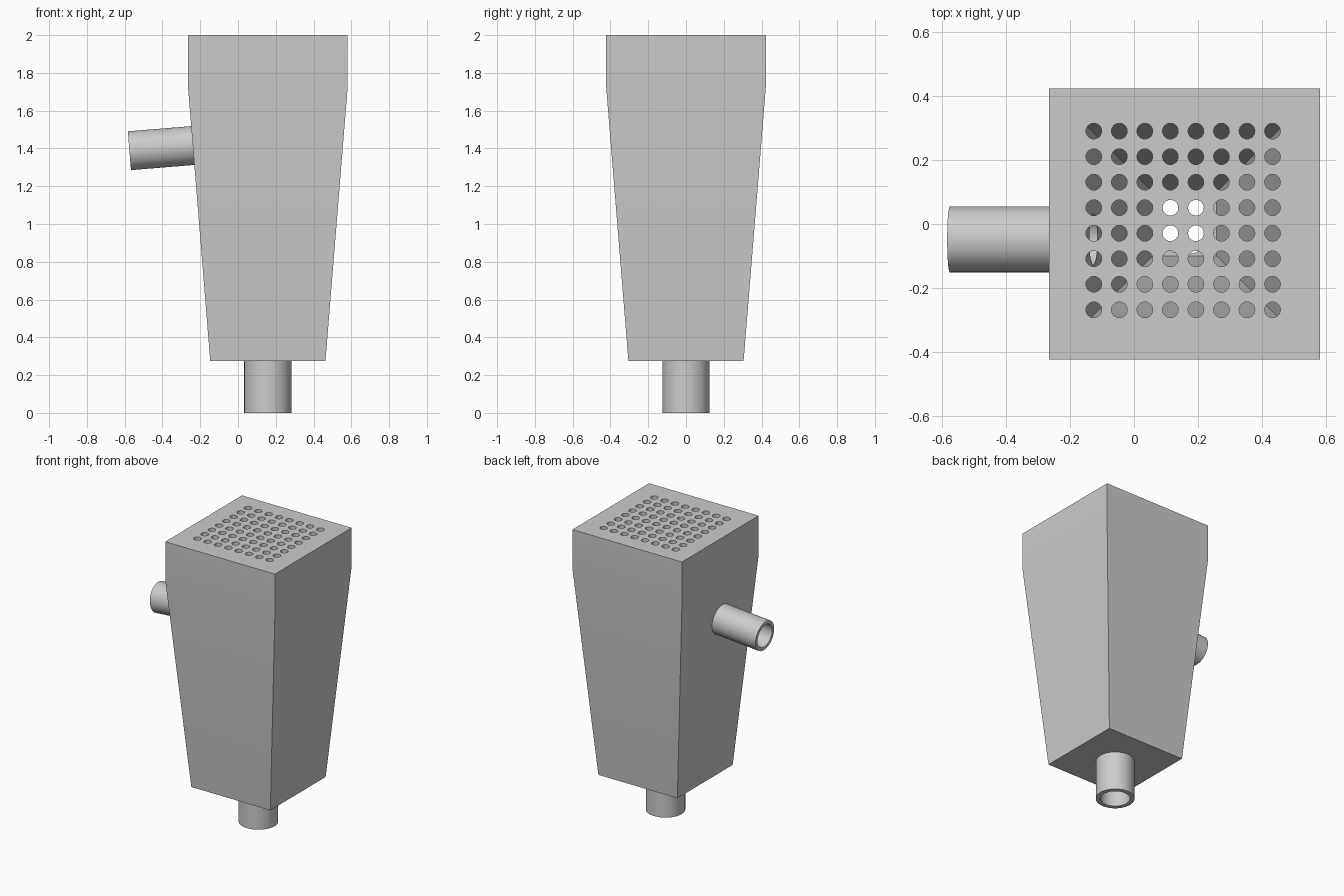
import bpy, bmesh
from math import radians
from mathutils import Vector

if "Cube" in bpy.data.objects:
    bpy.data.objects.remove(bpy.data.objects["Cube"], do_unlink=True)

grey = bpy.data.materials.new("light grey")
grey.use_nodes = True
colour = (0.6, 0.6, 0.6, 1)
grey.diffuse_color = colour
grey.node_tree.nodes["Principled BSDF"].inputs["Base Color"].default_value = colour

CX = 0.158                      # centre line of the body
BASE, SHOULDER, TOP = 0.275, 1.73, 2.0


def finish(bm, name):
    bmesh.ops.recalc_face_normals(bm, faces=bm.faces)
    mesh = bpy.data.meshes.new(name)
    bm.to_mesh(mesh)
    bm.free()
    mesh.materials.append(grey)
    ob = bpy.data.objects.new(name, mesh)
    bpy.context.collection.objects.link(ob)
    return ob


def square_loft(name, levels):
    """Closed solid through square sections given as (half width, height)."""
    bm = bmesh.new()
    rings = [[bm.verts.new((CX + sx * h, sy * h, z))
              for sx, sy in ((-1, -1), (1, -1), (1, 1), (-1, 1))]
             for h, z in levels]
    for lo, hi in zip(rings, rings[1:]):
        for i in range(4):
            j = (i + 1) % 4
            bm.faces.new((lo[i], lo[j], hi[j], hi[i]))
    bm.faces.new(rings[0])
    bm.faces.new(rings[-1])
    return finish(bm, name)


def add_tube(bm, start, end, outer, inner=None, sides=48):
    """Solid rod, or open pipe when an inner radius is given."""
    start, end = Vector(start), Vector(end)
    turn = (end - start).to_track_quat('Z', 'Y')
    circles = []
    for r in [outer] if inner is None else [outer, inner]:
        for p in (start, end):
            made = bmesh.ops.create_circle(bm, segments=sides, radius=r)["verts"]
            for v in made:
                v.co = p + turn @ v.co
            circles.append(made)
    pairs = [(0, 1)] if inner is None else [(0, 1), (1, 3), (3, 2), (2, 0)]
    for a, b in pairs:
        for i in range(sides):
            j = (i + 1) % sides
            bm.faces.new((circles[a][i], circles[a][j], circles[b][j], circles[b][i]))
    if inner is None:
        bm.faces.new(circles[0])
        bm.faces.new(circles[1])


def pipe(name, start, end, outer, inner):
    bm = bmesh.new()
    add_tube(bm, start, end, outer, inner)
    return finish(bm, name)


def smooth(ob):
    bpy.ops.object.select_all(action='DESELECT')
    ob.select_set(True)
    bpy.context.view_layer.objects.active = ob
    bpy.ops.object.shade_smooth_by_angle(angle=radians(30))


def cut(ob, cutter):
    mod = ob.modifiers.new(cutter.name, 'BOOLEAN')
    mod.operation = 'DIFFERENCE'
    mod.solver = 'EXACT'
    mod.object = cutter
    bpy.context.view_layer.objects.active = ob
    bpy.ops.object.modifier_apply(modifier=mod.name)
    bpy.data.objects.remove(cutter, do_unlink=True)


# Tapered square body with a funnel-shaped chamber
body = square_loft("hopper_body", [(0.305, BASE), (0.423, SHOULDER), (0.423, TOP)])
cut(body, square_loft("chamber_cutter", [(0.1, BASE + 0.03), (0.335, SHOULDER), (0.335, 1.95)]))

# Side inlet square to the sloping wall, and bottom outlet
tip = Vector((-0.575, -0.048, 1.388))
along = Vector((0.997, 0, 0.081)).normalized()
inlet = pipe("inlet_pipe", tip, tip + along * 0.337, 0.103, 0.08)
outlet = pipe("outlet_pipe", (CX, 0, 0), (CX, 0, BASE), 0.125, 0.095)

bores = bmesh.new()
add_tube(bores, tip + along * 0.2, tip + along * 0.6, 0.08)
add_tube(bores, (CX, 0, 0.1), (CX, 0, 0.4), 0.095)
cut(body, finish(bores, "bore_cutter"))

# Grid of holes through the top plate
holes = bmesh.new()
for i in range(8):
    for j in range(8):
        x = 0.1535 + (i - 3.5) * 0.0797
        y = 0.011 + (j - 3.5) * 0.0797
        add_tube(holes, (x, y, 1.9), (x, y, 2.05), 0.0245, sides=24)
cut(body, finish(holes, "hole_cutter"))

for part in (body, inlet, outlet):
    smooth(part)
